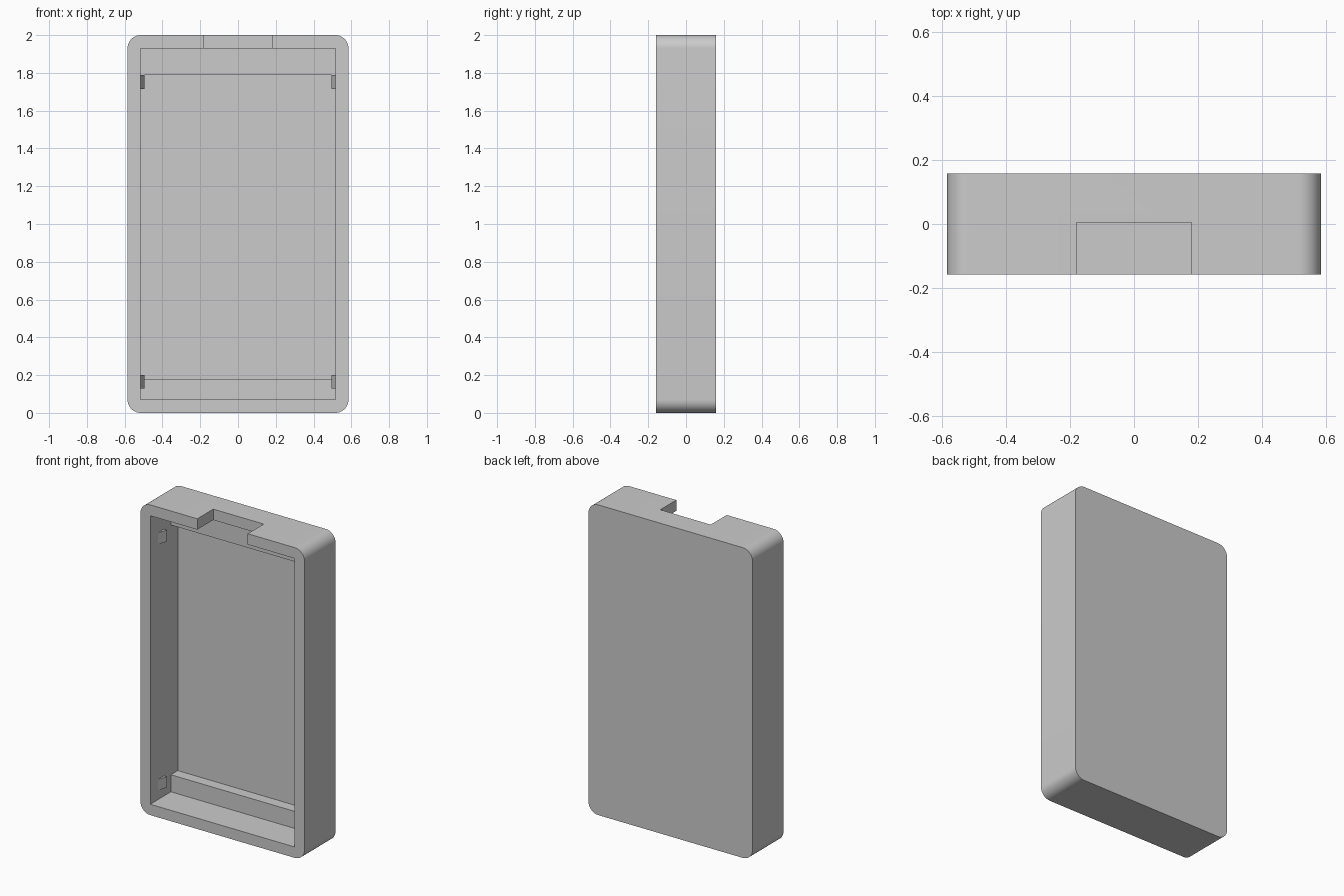
import bpy, math

if "Cube" in bpy.data.objects:
    bpy.data.objects.remove(bpy.data.objects["Cube"])

W, D, H, WALL, R = 0.585, 0.158, 2.0, 0.07, 0.07


def prism(name, profile, axis, lo, hi):
    """Extrude a 2D profile: axis 'y' takes (x, z), axis 'z' takes (x, y)."""
    place = (lambda p, t: (p[0], t, p[1])) if axis == 'y' else (lambda p, t: (p[0], p[1], t))
    n = len(profile)
    verts = [place(p, t) for t in (lo, hi) for p in profile]
    faces = [tuple(range(n)), tuple(range(2 * n - 1, n - 1, -1))]
    faces += [(i, i + n, (i + 1) % n + n, (i + 1) % n) for i in range(n)]
    mesh = bpy.data.meshes.new(name)
    mesh.from_pydata(verts, [], faces)
    obj = bpy.data.objects.new(name, mesh)
    bpy.context.collection.objects.link(obj)
    # consistent outward normals
    bpy.context.view_layer.objects.active = obj
    bpy.ops.object.select_all(action='DESELECT')
    obj.select_set(True)
    bpy.ops.object.mode_set(mode='EDIT')
    bpy.ops.mesh.select_all(action='SELECT')
    bpy.ops.mesh.normals_make_consistent(inside=False)
    bpy.ops.object.mode_set(mode='OBJECT')
    return obj


def box(name, x, y0, y1, z0, z1):
    return prism(name, [(-x, z0), (x, z0), (x, z1), (-x, z1)], 'y', y0, y1)


def cut(obj, cutter):
    mod = obj.modifiers.new("cut", 'BOOLEAN')
    mod.operation, mod.solver, mod.object = 'DIFFERENCE', 'EXACT', cutter
    bpy.context.view_layer.objects.active = obj
    bpy.ops.object.modifier_apply(modifier=mod.name)
    bpy.data.objects.remove(cutter)


# Rounded case body
outline = []
for k, (cx, cz) in enumerate([(W - R, H - R), (R - W, H - R), (R - W, R), (W - R, R)]):
    for i in range(13):
        a = math.radians(90 * k + 90 * i / 12)
        outline.append((cx + R * math.cos(a), cz + R * math.sin(a)))
case = prism("case_shell", outline, 'y', -D, D)

# Front cavity, deeper recess leaving a ledge at each end, port notch in the top
inner = W - WALL
cut(case, box("cavity_cutter", inner, -0.3, 0.052, WALL, H - WALL))
cut(case, box("recess_cutter", inner, -0.1, 0.122, 0.18, 1.79))
cut(case, box("notch_cutter", 0.18, -0.3, 0.005, H - 0.12, H + 0.1))

bpy.ops.object.select_all(action='DESELECT')
case.select_set(True)
bpy.context.view_layer.objects.active = case
bpy.ops.object.shade_smooth_by_angle(angle=math.radians(30))

# Snap wedges on the side walls
for side, s in (("left", -1), ("right", 1)):
    for level, z0, z1 in (("lower", 0.13, 0.20), ("upper", 1.715, 1.79)):
        wedge = [(s * (inner + 0.01), -0.078), (s * inner, -0.078),
                 (s * (inner - 0.021), -0.018), (s * (inner + 0.01), -0.018)]
        prism(f"{level}_{side}_clip", wedge, 'z', z0, z1)
